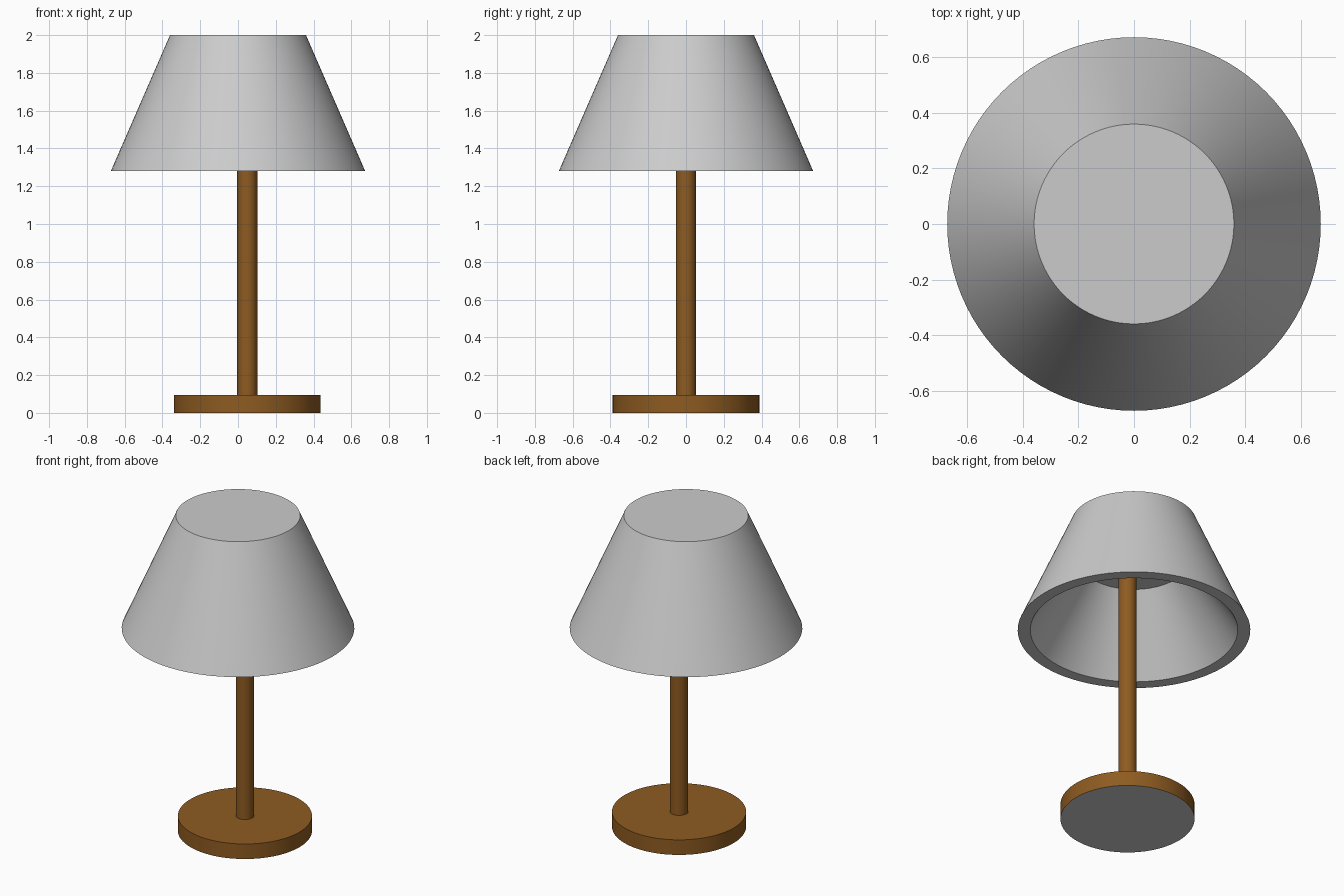
import bpy, bmesh, math

if "Cube" in bpy.data.objects:
    bpy.data.objects.remove(bpy.data.objects["Cube"])

SIDES = 96


def material(name, rgb):
    mat = bpy.data.materials.new(name)
    mat.diffuse_color = (*rgb, 1.0)
    mat.use_nodes = True
    mat.node_tree.nodes["Principled BSDF"].inputs["Base Color"].default_value = mat.diffuse_color
    return mat


def lathe(name, rings, x=0.0, mat=None):
    """Closed solid of revolution from (radius, z) rings, capped at both ends."""
    bm = bmesh.new()
    loops = []
    for r, z in rings:
        loops.append([bm.verts.new((r * math.cos(2 * math.pi * i / SIDES),
                                    r * math.sin(2 * math.pi * i / SIDES), z))
                      for i in range(SIDES)])
    for a, b in zip(loops, loops[1:]):
        for i in range(SIDES):
            j = (i + 1) % SIDES
            bm.faces.new((a[i], a[j], b[j], b[i]))
    bm.faces.new(loops[0])
    bm.faces.new(loops[-1])
    bmesh.ops.recalc_face_normals(bm, faces=bm.faces)
    mesh = bpy.data.meshes.new(name)
    bm.to_mesh(mesh)
    bm.free()
    obj = bpy.data.objects.new(name, mesh)
    obj.location.x = x
    bpy.context.collection.objects.link(obj)
    if mat:
        mesh.materials.append(mat)
    bpy.ops.object.select_all(action='DESELECT')
    obj.select_set(True)
    bpy.context.view_layer.objects.active = obj
    bpy.ops.object.shade_smooth_by_angle(angle=math.radians(30))
    return obj


wood = material("brown_wood", (0.27, 0.105, 0.015))

# Base and stem sit slightly off the shade's axis
base = lathe("base", [(0.388, 0.0), (0.388, 0.096)], x=0.049, mat=wood)
stem = lathe("stem", [(0.053, 0.09), (0.053, 1.73)], x=0.049, mat=wood)

# Underside of the base is plain grey
base.data.materials.append(material("plain_grey", (0.8, 0.8, 0.8)))
for face in base.data.polygons:
    if face.normal.z < -0.9:
        face.material_index = 1

# Shade: outer cone with closed top, flat rim, hollow inside with a thick ceiling
lathe("lamp_shade", [(0.36, 2.0), (0.673, 1.281), (0.60, 1.281), (0.30, 1.725)])
